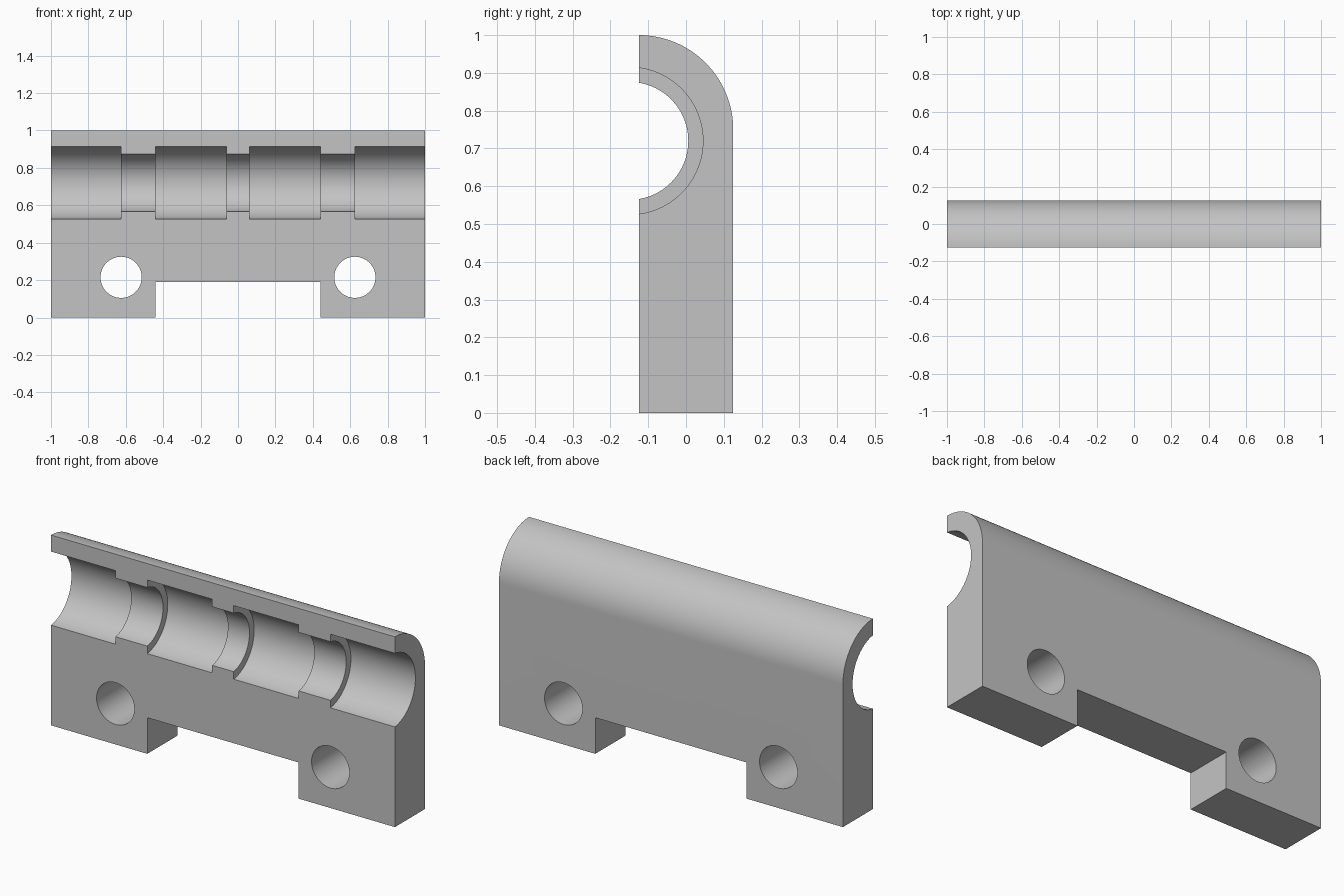
import bpy
import bmesh
from math import sin, cos, pi, radians
from mathutils import Matrix

cube = bpy.data.objects.get("Cube")
if cube:
    bpy.data.objects.remove(cube, do_unlink=True)

HALF_DEPTH = 0.125
ROUND = 0.25             # radius of the rounded top back edge
GROOVE_Y, GROOVE_Z = -0.15, 0.72
WIDE, NARROW = 0.195, 0.156


def make_object(name, bm):
    bmesh.ops.recalc_face_normals(bm, faces=bm.faces)
    mesh = bpy.data.meshes.new(name)
    bm.to_mesh(mesh)
    bm.free()
    obj = bpy.data.objects.new(name, mesh)
    bpy.context.collection.objects.link(obj)
    return obj


def cut(target, bm, name):
    """Subtract the bmesh solid from the target and discard the cutter."""
    cutter = make_object(name, bm)
    cutter.hide_render = True
    mod = target.modifiers.new(name, 'BOOLEAN')
    mod.operation = 'DIFFERENCE'
    mod.solver = 'EXACT'
    mod.object = cutter
    bpy.context.view_layer.objects.active = target
    bpy.ops.object.modifier_apply(modifier=mod.name)
    bpy.data.objects.remove(cutter, do_unlink=True)


# Body: side profile with a quarter-round top, extruded along x
profile = [(-HALF_DEPTH, 0), (HALF_DEPTH, 0)]
for i in range(33):
    a = i / 32 * pi / 2
    profile.append((-HALF_DEPTH + ROUND * cos(a), 1 - ROUND + ROUND * sin(a)))
bm = bmesh.new()
face = bm.faces.new([bm.verts.new((-1, y, z)) for y, z in profile])
ext = bmesh.ops.extrude_face_region(bm, geom=[face])
bmesh.ops.translate(bm, vec=(2, 0, 0),
                    verts=[v for v in ext["geom"] if isinstance(v, bmesh.types.BMVert)])
body = make_object("hinge_block", bm)

# Stepped groove: rings of alternating radius along x
steps = [(-1.1, WIDE), (-0.625, NARROW), (-0.44, WIDE), (-0.0625, NARROW),
         (0.0625, WIDE), (0.44, NARROW), (0.625, WIDE), (1.1, None)]
bm = bmesh.new()
rings = []
for (x0, r), (x1, _) in zip(steps, steps[1:]):
    for x in (x0, x1):
        rings.append([bm.verts.new((x, GROOVE_Y + r * cos(k * pi / 48),
                                    GROOVE_Z + r * sin(k * pi / 48))) for k in range(96)])
for a, b in zip(rings, rings[1:]):
    for k in range(96):
        n = (k + 1) % 96
        bm.faces.new((a[k], a[n], b[n], b[k]))
bm.faces.new(rings[0])
bm.faces.new(rings[-1])
cut(body, bm, "groove_cutter")

# Two screw holes through the block
for side in (-1, 1):
    bm = bmesh.new()
    bmesh.ops.create_cone(bm, cap_ends=True, segments=64, radius1=0.11, radius2=0.11, depth=1,
                          matrix=Matrix.Translation((side * 0.625, 0, 0.215))
                          @ Matrix.Rotation(pi / 2, 4, 'X'))
    cut(body, bm, "hole_cutter")

# Notch in the middle of the bottom edge
bm = bmesh.new()
bmesh.ops.create_cube(bm, size=1, matrix=Matrix.Translation((0, 0, 0))
                      @ Matrix.Diagonal((0.88, 1, 0.38, 1)))
cut(body, bm, "notch_cutter")

# Plain grey finish
grey = bpy.data.materials.new("plain_grey")
grey.use_nodes = True
colour = (0.55, 0.55, 0.55, 1)
grey.diffuse_color = colour
grey.node_tree.nodes["Principled BSDF"].inputs["Base Color"].default_value = colour
body.data.materials.clear()
body.data.materials.append(grey)
for poly in body.data.polygons:
    poly.material_index = 0

# Smooth the curves and keep the machined edges sharp
bpy.ops.object.select_all(action='DESELECT')
body.select_set(True)
bpy.context.view_layer.objects.active = body
bpy.ops.object.shade_smooth_by_angle(angle=radians(30))
